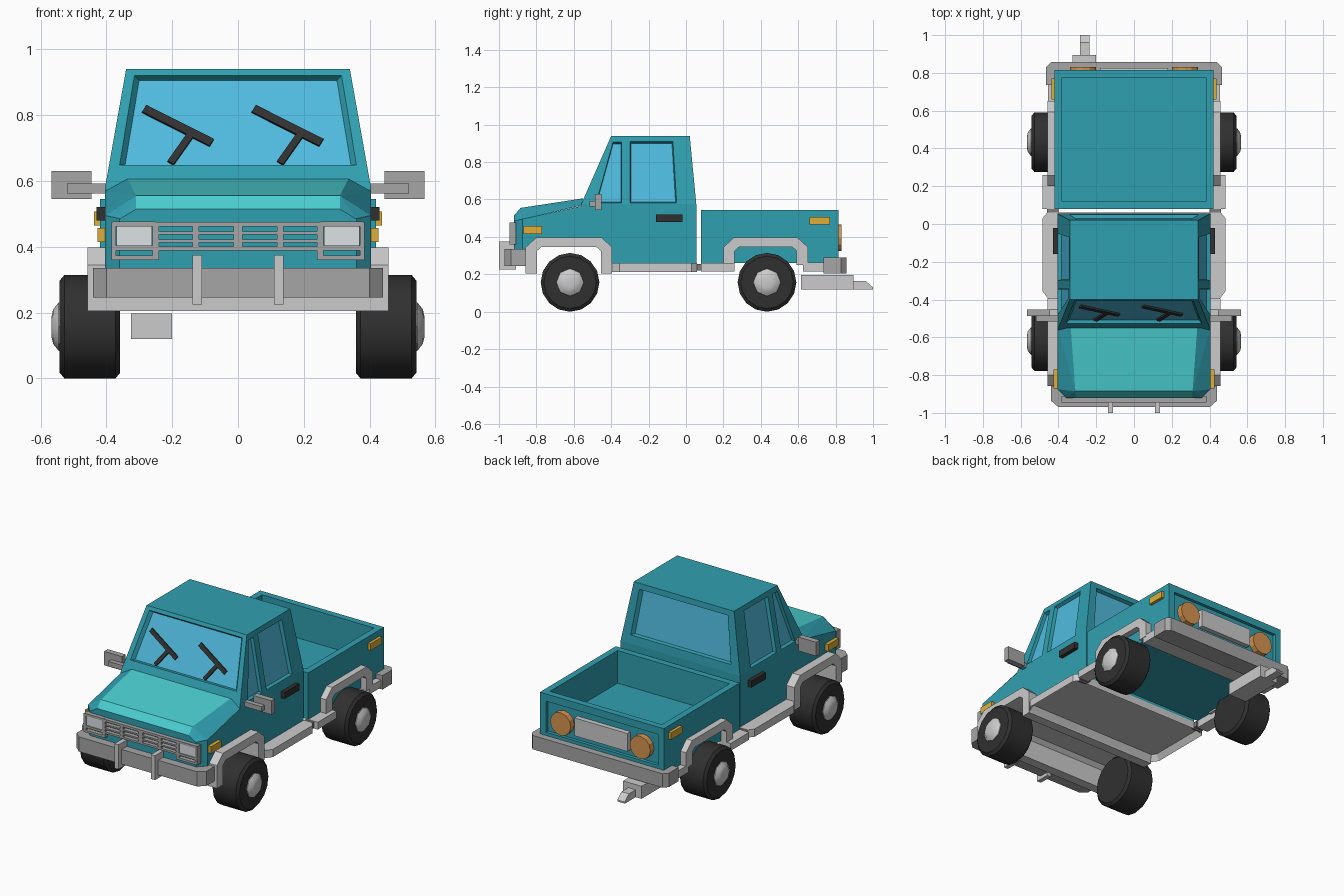
import bpy, bmesh
from math import pi, cos, sin
from mathutils import Vector, Matrix

if "Cube" in bpy.data.objects:
    bpy.data.objects.remove(bpy.data.objects["Cube"])


def material(name, r, g, b):
    m = bpy.data.materials.new(name)
    m.diffuse_color = (r, g, b, 1)
    m.use_nodes = True
    m.node_tree.nodes["Principled BSDF"].inputs["Base Color"].default_value = m.diffuse_color
    return m


TEAL = material("teal_paint", 0.03, 0.35, 0.44)
LIGHT_TEAL = material("light_teal_paint", 0.07, 0.62, 0.63)
GLASS = material("blue_glass", 0.08, 0.50, 0.74)
BLACK = material("black_rubber", 0.03, 0.03, 0.03)
AMBER = material("amber", 0.72, 0.42, 0.04)
ORANGE = material("orange_lamp", 0.68, 0.30, 0.08)
PALE = material("pale_grey", 0.55, 0.55, 0.55)
GREY = material("mid_grey", 0.38, 0.38, 0.38)
DARK = material("dark_grey", 0.2, 0.2, 0.2)
LAMP = material("lamp_white", 0.72, 0.76, 0.78)


def finish(name, bm, mat=GREY, mirror=False):
    bmesh.ops.recalc_face_normals(bm, faces=bm.faces[:])
    me = bpy.data.meshes.new(name)
    bm.to_mesh(me)
    bm.free()
    ob = bpy.data.objects.new(name, me)
    bpy.context.collection.objects.link(ob)
    me.materials.append(mat)
    if mirror:
        ob.modifiers.new("mirror", 'MIRROR').use_mirror_merge = False
    return ob


def add_loft(bm, ring_a, ring_b):
    a = [bm.verts.new(p) for p in ring_a]
    b = [bm.verts.new(p) for p in ring_b]
    bm.faces.new(a)
    bm.faces.new(b[::-1])
    for i in range(len(a)):
        j = (i + 1) % len(a)
        bm.faces.new((a[i], b[i], b[j], a[j]))


def add_box(bm, x0, x1, y0, y1, z0, z1):
    r = [(x0, y0), (x1, y0), (x1, y1), (x0, y1)]
    add_loft(bm, [(x, y, z0) for x, y in r], [(x, y, z1) for x, y in r])


def boxes(name, items, mat=GREY, mirror=False):
    bm = bmesh.new()
    for b in items:
        add_box(bm, *b)
    return finish(name, bm, mat, mirror)


def prism(name, pts, lo, hi, axis, mat=GREY, mirror=False):
    at = (lambda p, t: (t, *p)) if axis == 'x' else (lambda p, t: (*p, t))
    bm = bmesh.new()
    add_loft(bm, [at(p, lo) for p in pts], [at(p, hi) for p in pts])
    return finish(name, bm, mat, mirror)


# Lower cab and nose, with front wheel arches cut out and chamfered nose corners
body = [(-0.92, 0.25), (-0.92, 0.485), (-0.56, 0.565), (-0.56, 0.575), (0.055, 0.575),
        (0.055, 0.25), (-0.42, 0.25), (-0.42, 0.365), (-0.83, 0.365), (-0.83, 0.25)]
bm = bmesh.new()
add_loft(bm, [(-0.405, *p) for p in body], [(0.405, *p) for p in body])
corners = [e for e in bm.edges if all(v.co.y < -0.91 for v in e.verts)
           and abs(e.verts[0].co.x - e.verts[1].co.x) < 0.01]
bmesh.ops.bevel(bm, geom=corners, offset=0.045, segments=1, affect='EDGES')
finish("cab_lower_body", bm, TEAL)

# Raised hood, lighter on its top and front
bm = bmesh.new()
for x, y, z in [(0.31, -0.92, 0.514), (0.36, -0.92, 0.484), (0.405, -0.875, 0.494),
                (0.405, -0.55, 0.57), (0.31, -0.885, 0.555), (0.335, -0.55, 0.606)]:
    bm.verts.new((x, y, z))
    bm.verts.new((-x, y, z))
bmesh.ops.convex_hull(bm, input=bm.verts[:])
bm.normal_update()
bmesh.ops.dissolve_limit(bm, angle_limit=0.02, verts=bm.verts[:], edges=bm.edges[:])
for f in bm.faces:
    if abs(f.normal.x) < 0.1 and f.normal.z > 0.2:
        f.material_index = 1
finish("hood", bm, TEAL).data.materials.append(LIGHT_TEAL)


# Tapered upper cab: helpers give points lying on its sloping faces
def side_x(z):
    return 0.405 - (z - 0.575) * 0.065 / 0.365


def screen_y(z):
    return -0.56 + (z - 0.575) * 0.16 / 0.365


def back_y(z):
    return 0.055 - (z - 0.575) * 0.035 / 0.365


def cab_ring(z):
    x = side_x(z)
    return [(-x, screen_y(z), z), (x, screen_y(z), z), (x, back_y(z), z), (-x, back_y(z), z)]


bm = bmesh.new()
add_loft(bm, cab_ring(0.575), cab_ring(0.94))
cab = finish("cab_upper", bm, TEAL)


def wall_pane(f, z0, z1, w0, w1):
    return [Vector((x, f(z), z)) for x, z in [(-w0, z0), (w0, z0), (w1, z1), (-w1, z1)]]


def side_pane(s, pts):
    return [Vector((s * side_x(z), y, z)) for y, z in pts]


vent = [(-0.48, 0.582), (-0.345, 0.582), (-0.345, 0.907), (-0.39, 0.907)]
door = [(-0.30, 0.582), (-0.05, 0.582), (-0.07, 0.91), (-0.30, 0.91)]
panes = [("windshield", wall_pane(screen_y, 0.648, 0.92, 0.36, 0.315)),
         ("rear_window", wall_pane(back_y, 0.625, 0.905, 0.34, 0.30))]
for s, tag in ((1, "right"), (-1, "left")):
    panes += [("vent_window_" + tag, side_pane(s, vent)), ("door_window_" + tag, side_pane(s, door))]

# Recess the windows with tapered reveals and lay the glass at the bottom
cut = bmesh.new()
for name, pts in panes:
    n = (pts[1] - pts[0]).cross(pts[2] - pts[0]).normalized()
    mid = sum(pts, Vector()) / 4
    if n.dot(mid - Vector((0, -0.2, mid.z))) < 0:
        n = -n

    def layer(depth):
        return [mid + (p - mid) * (1 - 2.3 * depth) - n * depth for p in pts]

    add_loft(cut, layer(-0.02), layer(0.022))
    bm = bmesh.new()
    add_loft(bm, layer(0.02), layer(0.026))
    finish(name, bm, GLASS)
cutter = finish("window_cutter", cut)
cutter.hide_render = True
mod = cab.modifiers.new("windows", 'BOOLEAN')
mod.operation, mod.solver, mod.object = 'DIFFERENCE', 'EXACT', cutter
bpy.context.view_layer.objects.active = cab
bpy.ops.object.modifier_apply(modifier=mod.name)
bpy.data.objects.remove(cutter)

# Wipers lying inside the windshield recess
bm = bmesh.new()
for dx in (0, 0.333):
    for (xa, za), (xb, zb), w in [((-0.285, 0.825), (-0.08, 0.722), 0.013),
                                  ((-0.145, 0.745), (-0.205, 0.66), 0.011)]:
        a = Vector((xa + dx, screen_y(za), za))
        b = Vector((xb + dx, screen_y(zb), zb))
        n = Vector((0, -0.916, 0.402))
        t = (b - a).cross(n).normalized() * w
        ring = [a - t, a + t, b + t, b - t]
        add_loft(bm, [p - n * 0.02 for p in ring], [p - n * 0.01 for p in ring])
finish("wipers", bm, BLACK)

# Cargo bed: open box with a framed tailgate
boxes("bed_sides", [(0.38, 0.42, 0.08, 0.815, 0.26, 0.545)], TEAL, True)
boxes("bed_front_wall", [(-0.38, 0.38, 0.08, 0.12, 0.26, 0.545)], TEAL)
boxes("bed_floor", [(-0.38, 0.38, 0.12, 0.78, 0.26, 0.345)], TEAL)
boxes("tailgate", [(-0.38, 0.38, 0.775, 0.795, 0.26, 0.545),
                   (-0.38, 0.38, 0.795, 0.815, 0.50, 0.545),
                   (-0.38, 0.38, 0.795, 0.815, 0.26, 0.31)], TEAL)
boxes("rear_plate", [(-0.18, 0.18, 0.79, 0.825, 0.345, 0.455)], PALE)
bm = bmesh.new()
for x in (-0.27, 0.27):
    bmesh.ops.create_cone(bm, cap_ends=True, segments=12, radius1=0.07, radius2=0.07, depth=0.045,
                          matrix=Matrix.Translation((x, 0.808, 0.395)) @ Matrix.Rotation(pi / 2, 4, 'X'))
finish("tail_lamps", bm, ORANGE)


# Wheel arches: the front one is a full-width tunnel, the rear ones are flares
def arch(name, y0, y1, z_low, x0, mirror):
    outer = [(y0, z_low), (y0, 0.345), (y0 + 0.058, 0.398), (y1 - 0.058, 0.398), (y1, 0.345), (y1, z_low)]
    inner = [(y1 - 0.06, z_low), (y1 - 0.06, 0.325), (y1 - 0.085, 0.347),
             (y0 + 0.085, 0.347), (y0 + 0.06, 0.325), (y0 + 0.06, z_low)]
    prism(name, outer + inner, x0, 0.458, 'x', PALE, mirror)


arch("front_wheel_arch", -0.857, -0.395, 0.205, -0.458, False)
arch("rear_wheel_flares", 0.20, 0.652, 0.25, 0.395, True)

# Recessed cab floor with a rim, sills and rear valance
floor = [(0.455, -0.395), (0.485, -0.355), (0.485, 0.03), (0.46, 0.06)]
floor += [(-x, y) for x, y in floor[::-1]]
bm = bmesh.new()
add_loft(bm, [(x, y, 0.213) for x, y in floor], [(x, y, 0.26) for x, y in floor])
bm.faces.ensure_lookup_table()
base = min(bm.faces, key=lambda f: f.calc_center_median().z)
bmesh.ops.recalc_face_normals(bm, faces=bm.faces[:])
bmesh.ops.inset_region(bm, faces=[base], thickness=0.025)
bmesh.ops.translate(bm, verts=base.verts[:], vec=(0, 0, 0.035))
finish("cab_floor", bm, PALE)
boxes("rear_sills", [(0.41, 0.485, 0.08, 0.26, 0.215, 0.26)], PALE, True)
boxes("frame_joint", [(0.40, 0.46, 0.04, 0.085, 0.22, 0.255)], DARK, True)
boxes("rear_valance", [(-0.455, 0.455, 0.625, 0.75, 0.215, 0.262)], PALE)

# Bumpers with chamfered corners, guard posts and tow hitch
front = [(0.44, -0.855), (0.44, -0.935), (0.40, -0.97)]
prism("front_bumper", front + [(-x, y) for x, y in front[::-1]], 0.245, 0.335, 'z')
rear = [(0.465, 0.735), (0.465, 0.83), (0.44, 0.857)]
prism("rear_bumper", rear + [(-x, y) for x, y in rear[::-1]], 0.205, 0.29, 'z')
boxes("guard_posts", [(0.11, 0.138, -1.0, -0.91, 0.225, 0.375)], PALE, True)
boxes("hitch_bar", [(-0.325, -0.2, 0.615, 0.895, 0.12, 0.197)], PALE)
prism("hitch_tongue", [(0.88, 0.12), (1.0, 0.12), (1.0, 0.13), (0.96, 0.165), (0.88, 0.165)],
      -0.285, -0.235, 'x', PALE)

# Grille bars and headlamps
bars = [(0, 0.26, -0.945, -0.91, z, z + h) for z, h in
        [(0.388, 0.012), (0.413, 0.009), (0.437, 0.009), (0.461, 0.014)]]
bars += [(x, x + w, -0.945, -0.91, z, 0.475) for x, w, z in
         [(0, 0.014, 0.388), (0.118, 0.02, 0.388), (0.24, 0.02, 0.36), (0.371, 0.014, 0.36)]]
bars += [(0.25, 0.38, -0.945, -0.91, z, z + 0.014) for z in (0.36, 0.389, 0.462)]
boxes("grille", bars, GREY, True)
boxes("headlamps", [(0.262, 0.37, -0.94, -0.91, 0.402, 0.463)], LAMP, True)

# Marker lamps, door handles and mirrors
boxes("front_markers", [(0.40, 0.427, -0.87, -0.77, 0.415, 0.457)], AMBER, True)
boxes("rear_markers", [(0.41, 0.438, 0.66, 0.77, 0.465, 0.507)], AMBER, True)
boxes("door_handles", [(0.40, 0.43, -0.16, -0.02, 0.48, 0.52)], BLACK, True)
boxes("mirrors", [(0.445, 0.567, -0.487, -0.452, 0.545, 0.63),
                  (0.39, 0.52, -0.515, -0.485, 0.562, 0.592)], GREY, True)


# Wheels: lathed tyre and hub profiles of (x, radius)
def lathe(name, prof, y, n, mat):
    bm = bmesh.new()
    rings = [[bm.verts.new((x, y + r * cos(2 * pi * i / n), 0.157 + r * sin(2 * pi * i / n)))
              for i in range(n)] for x, r in prof]
    for a, b in zip(rings, rings[1:]):
        for i in range(n):
            j = (i + 1) % n
            bm.faces.new((a[i], a[j], b[j], b[i]))
    bm.faces.new(rings[0])
    bm.faces.new(rings[-1])
    ob = finish(name, bm, mat, True)
    bpy.ops.object.select_all(action='DESELECT')
    ob.select_set(True)
    bpy.context.view_layer.objects.active = ob
    bpy.ops.object.shade_smooth_by_angle(angle=0.6)


for tag, y in (("front", -0.62), ("rear", 0.433)):
    lathe(tag + "_tyres", [(0.358, 0.14), (0.372, 0.157), (0.528, 0.157), (0.542, 0.14)], y, 16, BLACK)
    lathe(tag + "_hubs", [(0.53, 0.076), (0.546, 0.073), (0.562, 0.052), (0.567, 0.03)], y, 8, PALE)
